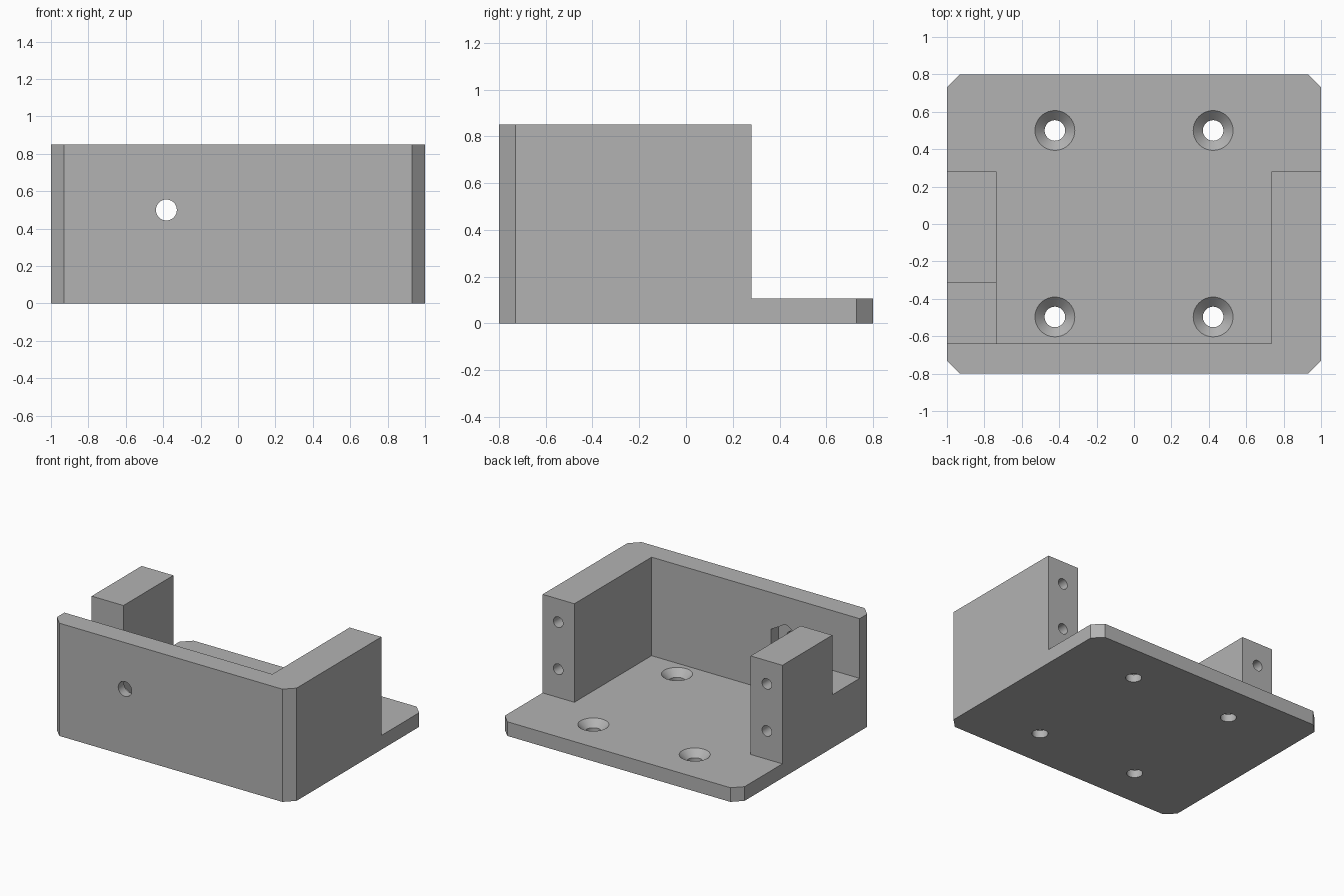
import bpy, bmesh
from math import pi
from mathutils import Matrix

cube = bpy.data.objects.get("Cube")
if cube:
    bpy.data.objects.remove(cube, do_unlink=True)

grey = bpy.data.materials.new("plain grey")
grey.use_nodes = True
colour = (0.45, 0.45, 0.45, 1)
grey.diffuse_color = colour
grey.node_tree.nodes["Principled BSDF"].inputs["Base Color"].default_value = colour

WALL_H, BASE_H = 0.85, 0.107
FRONT, INNER, BLOCK_BACK = -0.8, -0.64, 0.28
SIDE = 0.735
CHAMFER = 0.07


def add_object(name, bm):
    bmesh.ops.recalc_face_normals(bm, faces=bm.faces)
    mesh = bpy.data.meshes.new(name)
    bm.to_mesh(mesh)
    bm.free()
    mesh.materials.append(grey)
    obj = bpy.data.objects.new(name, mesh)
    bpy.context.collection.objects.link(obj)
    return obj


def prism(name, outline, z0, z1):
    bm = bmesh.new()
    face = bm.faces.new([bm.verts.new((x, y, z0)) for x, y in outline])
    new = bmesh.ops.extrude_face_region(bm, geom=[face])["geom"]
    bmesh.ops.translate(bm, vec=(0, 0, z1 - z0),
                        verts=[v for v in new if isinstance(v, bmesh.types.BMVert)])
    return add_object(name, bm)


def round_cut(bm, centre, r1, r2, depth, sides=40, along_y=False):
    """Add a cylinder, cone or hexagon to a cutter mesh."""
    m = Matrix.Translation(centre)
    if along_y:
        m = m @ Matrix.Rotation(pi / 2, 4, 'X')
    bmesh.ops.create_cone(bm, cap_ends=True, segments=sides, radius1=r1,
                          radius2=r2, depth=depth, matrix=m)


def boolean(obj, other, operation):
    mod = obj.modifiers.new(other.name, 'BOOLEAN')
    mod.operation = operation
    mod.solver = 'EXACT'
    mod.object = other
    other.hide_render = True
    bpy.context.view_layer.objects.active = obj
    bpy.ops.object.modifier_apply(modifier=mod.name)
    bpy.data.objects.remove(other, do_unlink=True)


# Bracket: base plate with chamfered corners
c = CHAMFER
bracket = prism("bracket", [(-1 + c, -0.8), (1 - c, -0.8), (1, -0.8 + c), (1, 0.8 - c),
                            (1 - c, 0.8), (-1 + c, 0.8), (-1, 0.8 - c), (-1, -0.8 + c)],
                0, BASE_H)

# Front wall and both side blocks as one U-shaped upright
upright = prism("upright", [(-1 + c, FRONT), (1 - c, FRONT), (1, FRONT + c), (1, BLOCK_BACK),
                            (SIDE, BLOCK_BACK), (SIDE, INNER), (-SIDE, INNER),
                            (-SIDE, BLOCK_BACK), (-1, BLOCK_BACK), (-1, FRONT + c)],
                0, WALL_H)
boolean(bracket, upright, 'UNION')

# Cable notch in the right block
notch = prism("notch_cutter", [(-1.1, INNER), (-SIDE + 0.05, INNER),
                               (-SIDE + 0.05, -0.315), (-1.1, -0.315)], 0.40, 1)
boolean(bracket, notch, 'DIFFERENCE')

# Through holes: base screws, block screws and front wall bolt
bm = bmesh.new()
for x in (-0.423, 0.423):
    for y in (-0.497, 0.5):
        round_cut(bm, (x, y, 0), 0.055, 0.055, 0.4)
for x in (-0.87, 0.87):
    for z in (0.32, 0.675):
        round_cut(bm, (x, BLOCK_BACK, z), 0.04, 0.04, 0.6, 24, True)
round_cut(bm, (-0.383, -0.75, 0.5), 0.056, 0.056, 0.4, 40, True)
boolean(bracket, add_object("hole_cutter", bm), 'DIFFERENCE')

# Countersinks and the hexagonal nut pocket behind the front wall
bm = bmesh.new()
for x in (-0.423, 0.423):
    for y in (-0.497, 0.5):
        round_cut(bm, (x, y, BASE_H - 0.02), 0.045, 0.127, 0.08)
round_cut(bm, (-0.383, INNER, 0.5), 0.143, 0.143, 0.18, 6, True)
boolean(bracket, add_object("recess_cutter", bm), 'DIFFERENCE')

# Crisp edges with smooth bores
bpy.ops.object.select_all(action='DESELECT')
bracket.select_set(True)
bpy.context.view_layer.objects.active = bracket
bpy.ops.object.shade_smooth_by_angle(angle=pi / 6)
